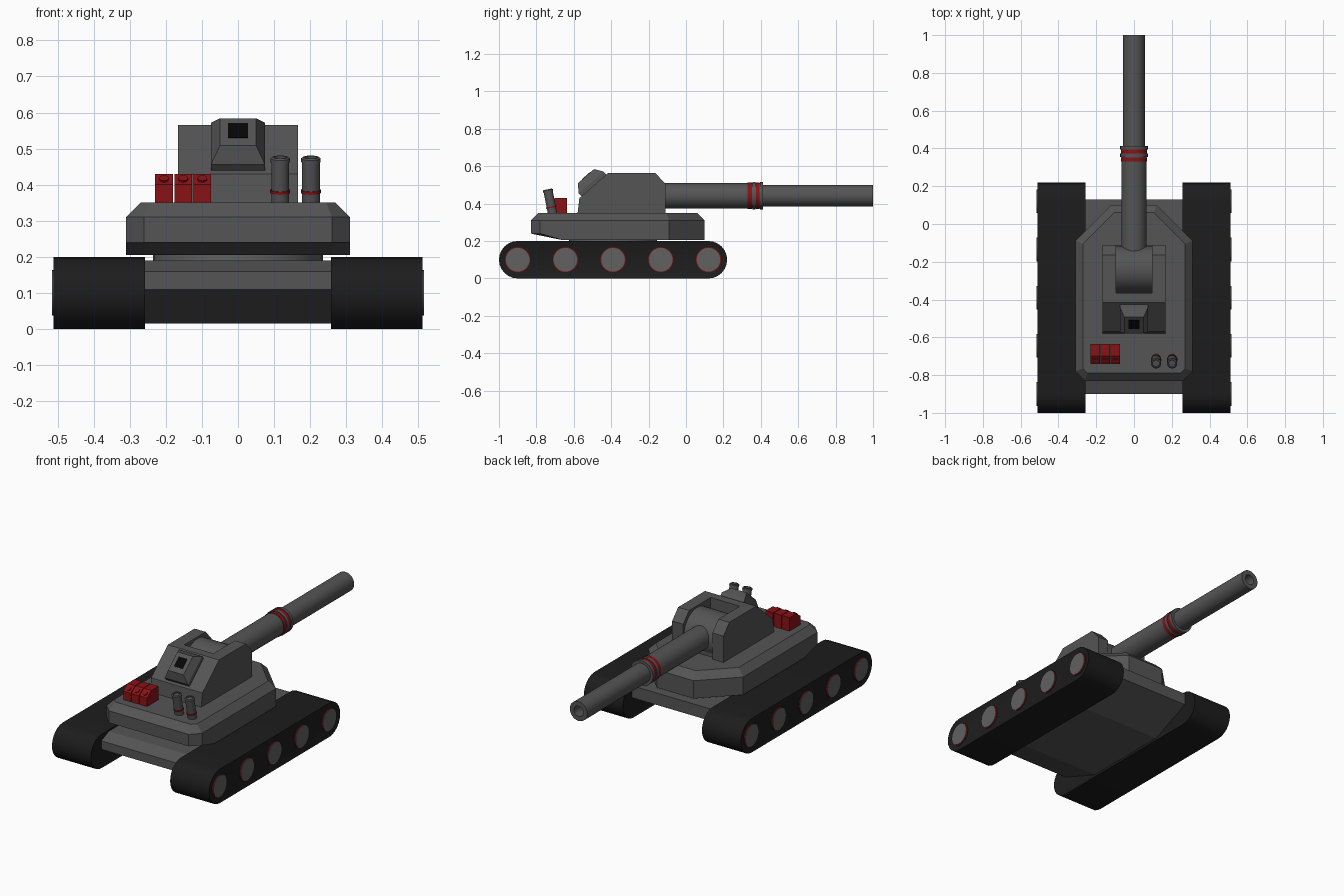
import bpy, bmesh, math
from mathutils import Vector

if "Cube" in bpy.data.objects:
    bpy.data.objects.remove(bpy.data.objects["Cube"])


def material(name, r, g, b):
    m = bpy.data.materials.new(name)
    m.diffuse_color = (r, g, b, 1)
    m.use_nodes = True
    m.node_tree.nodes["Principled BSDF"].inputs["Base Color"].default_value = m.diffuse_color
    return m


GREY = material("gunmetal", 0.09, 0.09, 0.09)
WHEEL = material("wheel_grey", 0.12, 0.12, 0.12)
DARK = material("track_dark", 0.012, 0.012, 0.012)
RED = material("red_paint", 0.25, 0.006, 0.008)
BLACK = material("black_glass", 0.002, 0.002, 0.002)


def loft(name, loops, mat=GREY, smooth=False, inset=None):
    """Skin matching point loops and cap both ends."""
    bm = bmesh.new()
    rings = [[bm.verts.new(p) for p in loop] for loop in loops]
    n = len(rings[0])
    for a, b in zip(rings, rings[1:]):
        for i in range(n):
            j = (i + 1) % n
            bm.faces.new((a[i], a[j], b[j], b[i]))
    caps = [bm.faces.new(rings[0]), bm.faces.new(rings[-1])]
    bmesh.ops.recalc_face_normals(bm, faces=bm.faces)
    if inset:
        bmesh.ops.inset_individual(bm, faces=caps, thickness=inset[0], depth=inset[1])
    me = bpy.data.meshes.new(name)
    bm.to_mesh(me)
    bm.free()
    me.materials.append(mat)
    ob = bpy.data.objects.new(name, me)
    bpy.context.collection.objects.link(ob)
    if smooth:
        bpy.ops.object.select_all(action='DESELECT')
        ob.select_set(True)
        bpy.context.view_layer.objects.active = ob
        bpy.ops.object.shade_smooth_by_angle(angle=math.radians(35))
    return ob


def prism(name, yz, x0, x1, mat=GREY, **kw):
    """Side profile (y, z) extruded along x."""
    return loft(name, [[(x, y, z) for y, z in yz] for x in (x0, x1)], mat, **kw)


def lathe(name, profile, origin, axis, mat=GREY, n=32):
    """Revolve (distance, radius) pairs about an axis."""
    o, d = Vector(origin), Vector(axis).normalized()
    u = d.orthogonal().normalized()
    v = d.cross(u)
    ang = [2 * math.pi * i / n for i in range(n)]
    return loft(name, [[o + d * t + (u * math.cos(a) + v * math.sin(a)) * r for a in ang]
                       for t, r in profile], mat, smooth=True)


def plan(half, z):
    """Half outline (x, y) mirrored across x = 0."""
    return [(x, y, z) for x, y in half] + [(-x, y, z) for x, y in reversed(half)]


# Tracks and road wheels
track = []
for yc, start in ((0.12, -90), (-0.90, 90)):
    for i in range(13):
        a = math.radians(start + 15 * i)
        track.append((yc + 0.1 * math.cos(a), 0.1 + 0.1 * math.sin(a)))
for s, side in ((1, "right"), (-1, "left")):
    prism(f"track_{side}", track, 0.258 * s, 0.512 * s, DARK, smooth=True, inset=(0.012, -0.005))
    for i in range(5):
        hub = (0.49 * s, -0.90 + 0.255 * i, 0.1)
        lathe(f"wheel_rim_{side}_{i}", [(0, 0.067), (0.022, 0.067)], hub, (s, 0, 0), RED)
        lathe(f"wheel_{side}_{i}", [(0, 0.063), (0.025, 0.063)], hub, (s, 0, 0), WHEEL)

# Hull and turret ring
prism("hull", [(-0.90, 0.11), (-0.90, 0.16), (-0.83, 0.19), (0.13, 0.19), (0.13, 0.12),
               (-0.12, 0.015), (-0.65, 0.015)], -0.26, 0.26)
lathe("turret_ring", [(0, 0.235), (0.025, 0.235)], (0, -0.39, 0.185), (0, 0, 1), WHEEL, 48)

# Turret base with undercut rear and bevelled rim
front = [(0.31, -0.09), (0.12, 0.10)]
outer = [(0.26, -0.83), (0.31, -0.78)] + front
loft("turret_base", [plan([(0.26, -0.66), (0.31, -0.66)] + front, 0.205),
                     plan(outer, 0.24), plan(outer, 0.31),
                     plan([(0.245, -0.79), (0.27, -0.765), (0.27, -0.105), (0.105, 0.06)], 0.35)])

# Upper turret: rear block between two cheeks, with gun drum
rear = [(-0.58, 0.345), (-0.57, 0.43), (-0.415, 0.565)]
for s, side in ((1, "right"), (-1, "left")):
    prism(f"turret_cheek_{side}", rear + [(-0.165, 0.565), (-0.11, 0.505), (-0.11, 0.345)],
          0.095 * s, 0.167 * s)
prism("turret_rear_block", rear + [(-0.365, 0.565), (-0.365, 0.345)], -0.095, 0.095)
lathe("gun_drum", [(0, 0.125), (0.19, 0.125)], (-0.095, -0.24, 0.43), (1, 0, 0), n=40)
prism("drum_cradle", [(-0.37, 0.345), (-0.37, 0.42), (-0.13, 0.42), (-0.13, 0.345)], -0.095, 0.095)

# Gun barrel with hollow muzzle and collar rings
gun = (0, 0, 0.442)
lathe("barrel", [(-0.25, 0.067), (0.395, 0.067), (0.395, 0.057), (1.0, 0.057),
                 (1.0, 0.03), (0.85, 0.03)], gun, (0, 1, 0))
for i, (a, b, r, m) in enumerate([(0.33, 0.352, 0.070, RED), (0.355, 0.372, 0.073, GREY),
                                  (0.374, 0.394, 0.070, RED), (0.395, 0.412, 0.073, GREY)]):
    lathe(f"barrel_collar_{i}", [(a, r), (b, r)], gun, (0, 1, 0), m)


# Sight housing standing on the rear slope
def on_slope(w, t0, t1, h):
    """Rectangle on the rear slope: half width, extent up the slope, height above it."""
    c, s = 0.754, 0.657
    return [(x, -0.57 + c * t - s * h, 0.43 + s * t + c * h)
            for x, t in ((-w, t0), (w, t0), (w, t1), (-w, t1))]


loft("sight_housing", [on_slope(0.075, 0.014, 0.19, -0.02), on_slope(0.075, 0.014, 0.19, 0.022),
                       on_slope(0.05, 0.045, 0.16, 0.065)])
loft("sight_window", [on_slope(0.028, 0.076, 0.137, 0.05), on_slope(0.028, 0.076, 0.137, 0.067)], BLACK)

# Rear deck canisters
for i, x in enumerate((0.117, 0.202)):
    base, up = (x, -0.713, 0.345), (0, -0.2, 1)
    lathe(f"canister_{i}", [(0, 0.025), (0.12, 0.025), (0.12, 0.027), (0.13, 0.027),
                            (0.134, 0.022), (0.134, 0.017), (0.126, 0.017)], base, up, n=20)
    lathe(f"canister_band_{i}", [(0.033, 0.028), (0.041, 0.028)], base, up, RED, 20)

# Red storage boxes with round knobs
for i in range(3):
    x = -0.205 + 0.053 * i
    prism(f"red_box_{i}", [(-0.74, 0.345), (-0.74, 0.40), (-0.70, 0.43), (-0.635, 0.43),
                           (-0.635, 0.345)], x - 0.0245, x + 0.0245, RED)
    lathe(f"red_box_knob_{i}", [(0, 0.013), (0.007, 0.013)], (x, -0.72, 0.413), (0, -0.6, 0.8), RED, 16)
